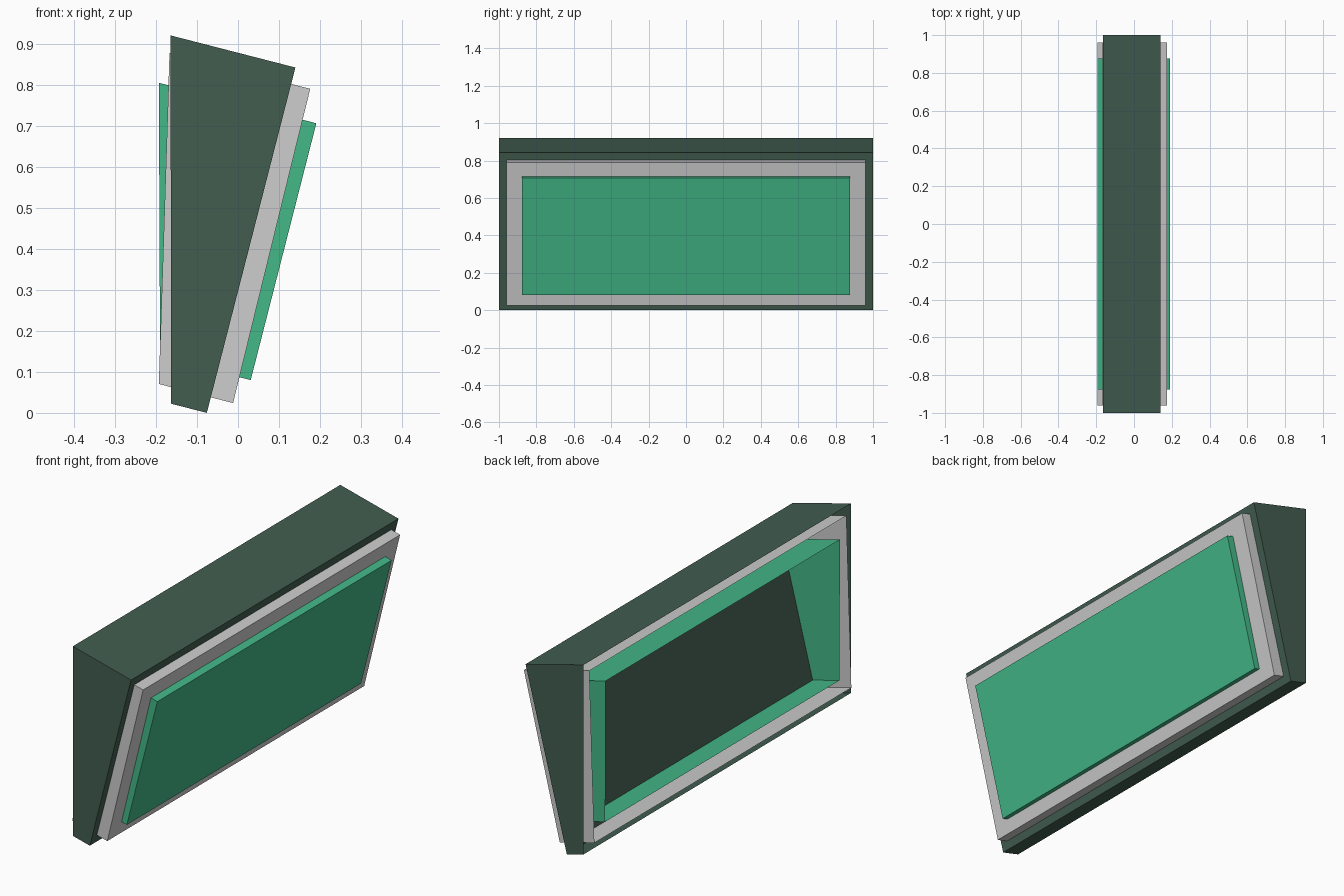
import bpy, bmesh

if "Cube" in bpy.data.objects:
    bpy.data.objects.remove(bpy.data.objects["Cube"])


def material(name, rgb):
    m = bpy.data.materials.new(name)
    m.diffuse_color = (*rgb, 1.0)
    m.use_nodes = True
    m.node_tree.nodes["Principled BSDF"].inputs["Base Color"].default_value = m.diffuse_color
    return m


def open_shell(name, profile, half_width, mat):
    """Sheet box open at the back. Profile (x, z): back top, front top, front bottom, back bottom."""
    bm = bmesh.new()
    near = [bm.verts.new((x, -half_width, z)) for x, z in profile]
    far = [bm.verts.new((x, half_width, z)) for x, z in profile]
    # top, tilted front and bottom walls; the back stays open
    for i in range(3):
        bm.faces.new((near[i], near[i + 1], far[i + 1], far[i]))
    # end walls
    bm.faces.new(near[::-1])
    bm.faces.new(far)
    mesh = bpy.data.meshes.new(name)
    bm.to_mesh(mesh)
    bm.free()
    mesh.materials.append(mat)
    obj = bpy.data.objects.new(name, mesh)
    bpy.context.collection.objects.link(obj)
    return obj


SLOPE = 0.257  # tilt of the front face


def tilted(front_top, front_bottom, back_top_x, back_bottom_x):
    """Run the top and bottom walls back from the tilted front face."""
    (tx, tz), (bx, bz) = front_top, front_bottom
    return [(back_top_x, tz + (tx - back_top_x) * SLOPE), front_top,
            front_bottom, (back_bottom_x, bz + (bx - back_bottom_x) * SLOPE)]


dark = material("dark green", (0.054, 0.109, 0.079))
grey = material("light grey", (0.61, 0.61, 0.61))
green = material("bright green", (0.056, 0.48, 0.245))

# Housing, border and panel: nested shells, each standing prouder than the last
open_shell("housing", tilted((0.140, 0.842), (-0.076, 0.0), -0.1645, -0.163), 1.0, dark)
open_shell("border", tilted((0.176, 0.790), (-0.012, 0.024), -0.167, -0.193), 0.961, grey)
open_shell("panel", tilted((0.191, 0.706), (0.031, 0.080), -0.193, -0.190), 0.876, green)
